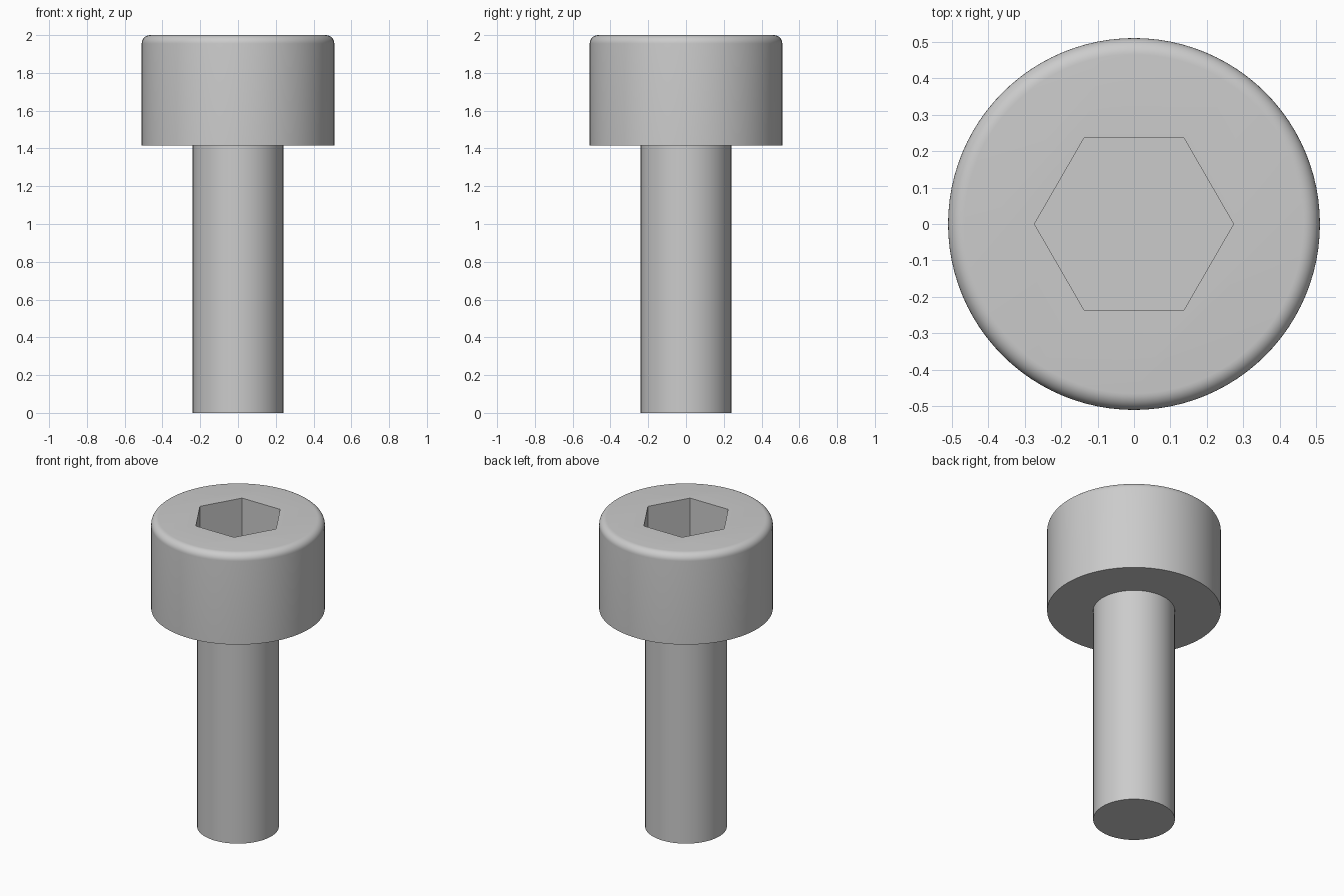
import bpy
import math

if "Cube" in bpy.data.objects:
    bpy.data.objects.remove(bpy.data.objects["Cube"])

SEGS = 96
HEAD_R, SHAFT_R = 0.51, 0.24
HEAD_BOTTOM, TOP = 1.415, 2.0
FILLET, FILLET_STEPS = 0.045, 8
SOCKET_R, SOCKET_DEPTH = 0.273, 0.32


def lathe(name, profile):
    """Revolve (radius, z) points around z and cap both ends."""
    verts, faces = [], []
    for r, z in profile:
        for i in range(SEGS):
            a = 2 * math.pi * i / SEGS
            verts.append((r * math.cos(a), r * math.sin(a), z))
    for k in range(len(profile) - 1):
        for i in range(SEGS):
            j = (i + 1) % SEGS
            faces.append((k * SEGS + i, k * SEGS + j,
                          (k + 1) * SEGS + j, (k + 1) * SEGS + i))
    faces.append(tuple(reversed(range(SEGS))))
    faces.append(tuple(range((len(profile) - 1) * SEGS, len(profile) * SEGS)))
    mesh = bpy.data.meshes.new(name)
    mesh.from_pydata(verts, [], faces)
    obj = bpy.data.objects.new(name, mesh)
    bpy.context.collection.objects.link(obj)
    return obj


# Shank and head in one profile, with a rounded top rim
profile = [(SHAFT_R, 0), (SHAFT_R, HEAD_BOTTOM), (HEAD_R, HEAD_BOTTOM)]
for s in range(FILLET_STEPS + 1):
    a = math.pi / 2 * s / FILLET_STEPS
    profile.append((HEAD_R - FILLET + FILLET * math.cos(a),
                    TOP - FILLET + FILLET * math.sin(a)))
screw = lathe("socket_head_screw", profile)

# Hexagonal socket, corners pointing along x
bpy.ops.mesh.primitive_cylinder_add(
    vertices=6, radius=SOCKET_R, depth=2 * SOCKET_DEPTH,
    location=(0, 0, TOP), rotation=(0, 0, math.radians(30)))
cutter = bpy.context.object
cutter.name = "socket_cutter"
cutter.hide_render = True

bpy.ops.object.select_all(action='DESELECT')
bpy.context.view_layer.objects.active = screw
screw.select_set(True)
cut = screw.modifiers.new("socket", 'BOOLEAN')
cut.operation = 'DIFFERENCE'
cut.solver = 'EXACT'
cut.object = cutter
bpy.ops.object.modifier_apply(modifier=cut.name)
bpy.data.objects.remove(cutter, do_unlink=True)

# Smooth round walls, sharp rims and socket edges
bpy.ops.object.shade_smooth_by_angle(angle=math.radians(30))
